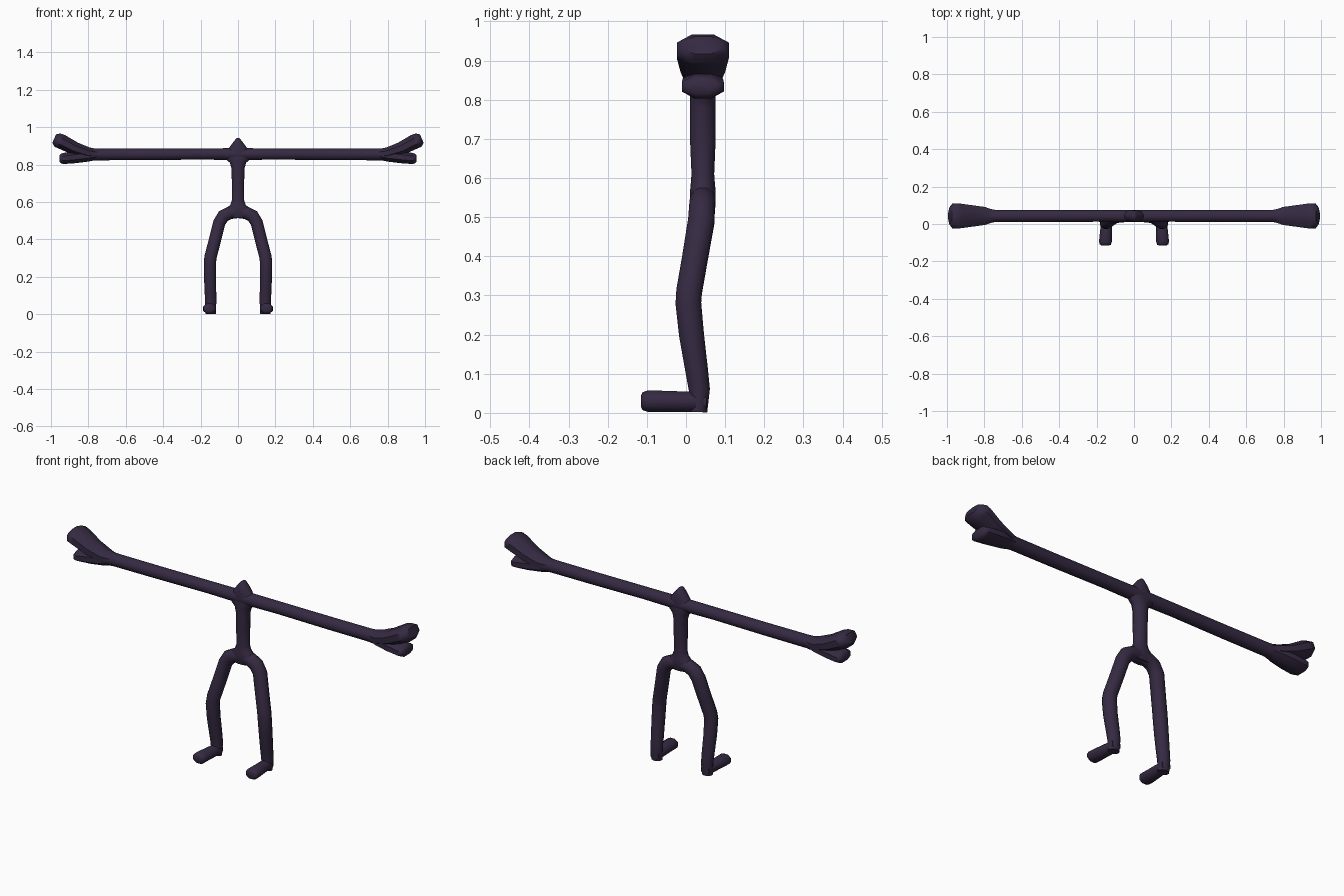
import bpy, bmesh, math
from mathutils import Vector

mat = bpy.data.materials.new("dark plum")
mat.diffuse_color = (0.036, 0.023, 0.055, 1)


def loft(name, rings, ref=(0, 1, 0), sides=12, mirror=True):
    """Tube through rings (x, y, z, half thickness, half width along ref)."""
    bm = bmesh.new()
    pts = [Vector(r[:3]) for r in rings]
    loops = []
    for i, r in enumerate(rings):
        t = (pts[min(i + 1, len(pts) - 1)] - pts[max(i - 1, 0)]).normalized()
        a = t.cross(Vector(ref)).normalized()
        b = a.cross(t).normalized()
        loop = []
        for k in range(sides):
            ang = 2 * math.pi * (k + 0.5) / sides
            loop.append(bm.verts.new(pts[i] + a * r[3] * math.cos(ang) + b * r[4] * math.sin(ang)))
        loops.append(loop)
    for l0, l1 in zip(loops, loops[1:]):
        for k in range(sides):
            n = (k + 1) % sides
            bm.faces.new((l0[k], l0[n], l1[n], l1[k]))
    bm.faces.new(loops[0])
    bm.faces.new(loops[-1])
    bmesh.ops.recalc_face_normals(bm, faces=bm.faces)
    me = bpy.data.meshes.new(name)
    bm.to_mesh(me)
    bm.free()
    me.materials.append(mat)
    ob = bpy.data.objects.new(name, me)
    bpy.context.collection.objects.link(ob)
    if mirror:
        ob.modifiers.new("mirror", "MIRROR")
    bpy.ops.object.select_all(action='DESELECT')
    ob.select_set(True)
    bpy.context.view_layer.objects.active = ob
    bpy.ops.object.shade_smooth_by_angle(angle=math.radians(50))
    return ob


Y = 0.043

# Torso, flaring at the hips and shoulders
loft("torso", [(0, Y, 0.515, 0.05, 0.025), (0, Y, 0.54, 0.075, 0.033), (0, Y, 0.565, 0.065, 0.034),
               (0, Y, 0.585, 0.043, 0.032), (0, Y, 0.61, 0.034, 0.03), (0, Y, 0.70, 0.034, 0.034),
               (0, Y, 0.78, 0.036, 0.034), (0, Y, 0.81, 0.045, 0.034), (0, Y, 0.83, 0.07, 0.033),
               (0, Y, 0.85, 0.09, 0.03)], mirror=False)

# Small pointed head
loft("head", [(0, Y, 0.86, 0.07, 0.033), (0, Y, 0.89, 0.05, 0.033), (0, Y, 0.915, 0.03, 0.03),
              (0, Y, 0.935, 0.014, 0.022), (0, Y, 0.942, 0.006, 0.014)], mirror=False)

# Arms
loft("arm", [(0, Y, 0.856, 0.033, 0.033), (0.2, Y, 0.857, 0.031, 0.032), (0.5, Y, 0.855, 0.032, 0.033),
             (0.74, Y, 0.855, 0.033, 0.033), (0.80, Y, 0.855, 0.034, 0.046)])

# Forked hands
loft("upper_hand", [(0.75, Y, 0.855, 0.030, 0.034), (0.80, Y, 0.862, 0.033, 0.052),
                    (0.87, Y, 0.885, 0.038, 0.062), (0.94, Y, 0.921, 0.043, 0.072),
                    (0.965, Y, 0.931, 0.042, 0.072), (0.983, Y, 0.939, 0.027, 0.05)], sides=8)
loft("lower_hand", [(0.75, Y, 0.855, 0.030, 0.034), (0.80, Y, 0.848, 0.034, 0.048),
                    (0.87, Y, 0.840, 0.035, 0.056), (0.93, Y, 0.833, 0.032, 0.058),
                    (0.945, Y, 0.832, 0.029, 0.054), (0.955, Y, 0.832, 0.018, 0.04)], sides=8)

# Legs
loft("leg", [(0, Y, 0.547, 0.034, 0.032), (0.045, Y, 0.542, 0.035, 0.034), (0.078, 0.041, 0.525, 0.036, 0.034),
             (0.100, 0.039, 0.49, 0.034, 0.035), (0.125, 0.022, 0.39, 0.034, 0.034),
             (0.146, 0.008, 0.31, 0.034, 0.034), (0.150, 0.006, 0.28, 0.034, 0.034),
             (0.150, 0.014, 0.20, 0.033, 0.033), (0.147, 0.027, 0.11, 0.032, 0.030),
             (0.146, 0.034, 0.06, 0.031, 0.028), (0.146, 0.032, 0.002, 0.028, 0.023)])

# Feet, turned slightly outwards
loft("foot", [(0.146, 0.052, 0.029, 0.026, 0.026), (0.146, 0.02, 0.028, 0.028, 0.031),
              (0.150, -0.04, 0.029, 0.029, 0.034), (0.153, -0.095, 0.030, 0.030, 0.037),
              (0.154, -0.110, 0.030, 0.025, 0.032), (0.154, -0.115, 0.030, 0.016, 0.022)], ref=(1, 0, 0), sides=8)
